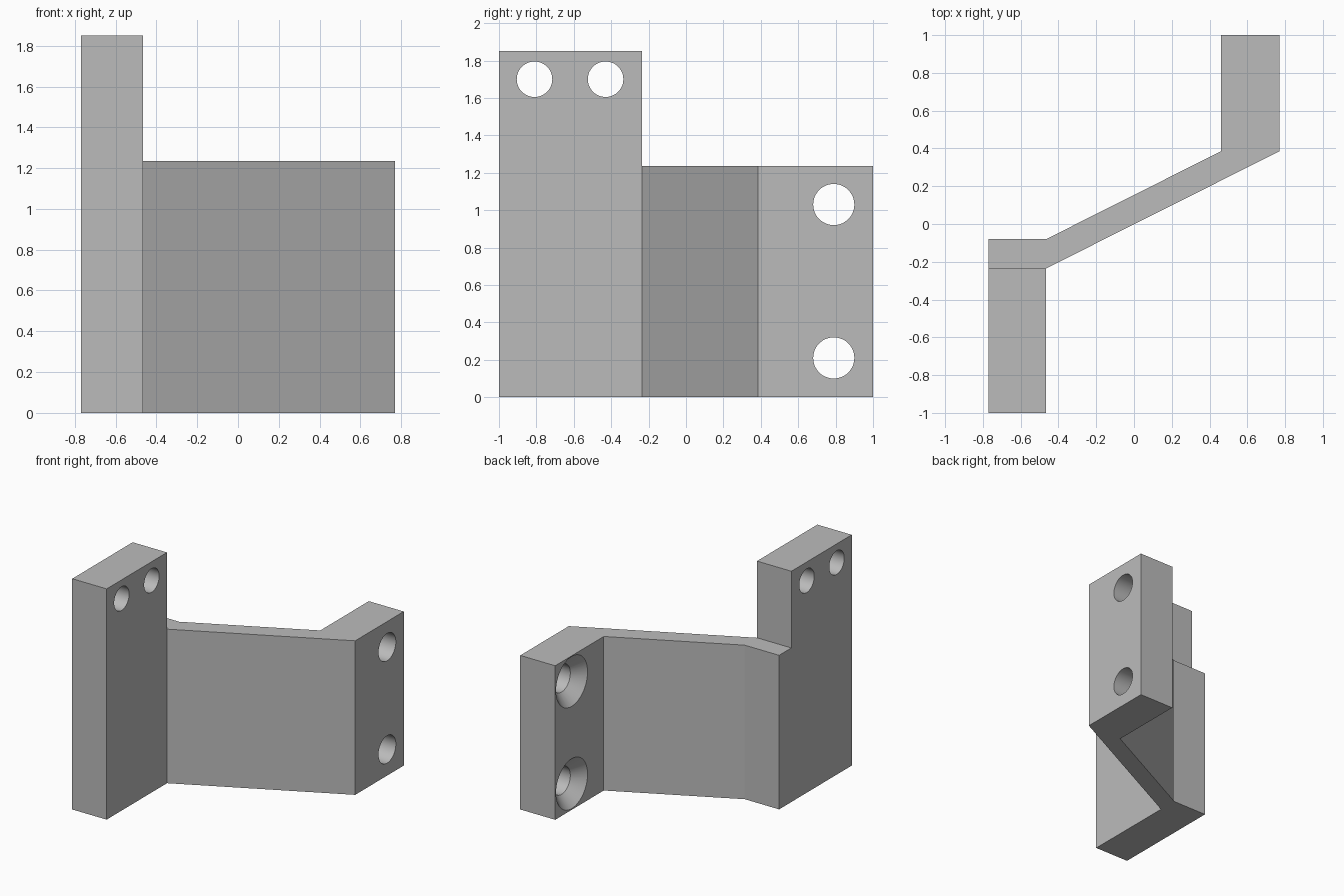
import bpy
import bmesh
from math import cos, sin, tau, radians

cube = bpy.data.objects.get("Cube")
if cube:
    bpy.data.objects.remove(cube, do_unlink=True)

WEB_TOP, POST_TOP = 1.235, 1.85

grey = bpy.data.materials.new("plain grey")
grey.use_nodes = True
grey.diffuse_color = (0.5, 0.5, 0.5, 1)
grey.node_tree.nodes["Principled BSDF"].inputs["Base Color"].default_value = (0.5, 0.5, 0.5, 1)


def make_object(name, bm):
    bmesh.ops.recalc_face_normals(bm, faces=bm.faces)
    mesh = bpy.data.meshes.new(name)
    bm.to_mesh(mesh)
    bm.free()
    mesh.materials.append(grey)
    obj = bpy.data.objects.new(name, mesh)
    bpy.context.collection.objects.link(obj)
    return obj


def raise_faces(bm, faces, height):
    """Extrude faces upward to the given height."""
    result = bmesh.ops.extrude_face_region(bm, geom=faces)["geom"]
    for v in result:
        if isinstance(v, bmesh.types.BMVert):
            v.co.z = height


def hole_cutter(y, z, profile, segments=48):
    """Turned plug along x, from (x, radius) pairs."""
    bm = bmesh.new()
    rings = [[bm.verts.new((x, y + r * cos(tau * i / segments), z + r * sin(tau * i / segments)))
              for i in range(segments)] for x, r in profile]
    for a, b in zip(rings, rings[1:]):
        for i in range(segments):
            j = (i + 1) % segments
            bm.faces.new((a[i], a[j], b[j], b[i]))
    bm.faces.new(rings[0])
    bm.faces.new(rings[-1])
    cutter = make_object("hole_cutter", bm)
    cutter.hide_render = True
    return cutter


# Bracket plan: post, post root, slanted web, rear wing
L, P, W, R = -0.77, -0.465, 0.46, 0.77
F, B = -0.235, -0.08
BEND = 0.385
plan = [
    [(L, -1), (P, -1), (P, F), (L, F)],
    [(L, F), (P, F), (P, B), (L, B)],
    [(P, F), (R, BEND), (W, BEND), (P, B)],
    [(W, BEND), (R, BEND), (R, 1), (W, 1)],
]
bm = bmesh.new()
for outline in plan:
    bm.faces.new([bm.verts.new((x, y, 0)) for x, y in outline])
bmesh.ops.remove_doubles(bm, verts=bm.verts, dist=0.001)
base = bm.faces[:]
raise_faces(bm, base, WEB_TOP)

# Keep a closed underside, then raise the tall post
bm.normal_update()
if not any(all(v.co.z < 0.01 for v in f.verts) for f in bm.faces):
    for outline in plan:
        bm.faces.new([bm.verts.new((x, y, 0)) for x, y in outline])
    bmesh.ops.remove_doubles(bm, verts=bm.verts, dist=0.001)
post_top = [f for f in bm.faces
            if all(v.co.z > WEB_TOP - 0.01 and v.co.y < F + 0.01 and v.co.x < P + 0.01 for v in f.verts)]
raise_faces(bm, post_top, POST_TOP)
bmesh.ops.delete(bm, geom=[f for f in post_top if f.is_valid], context="FACES_ONLY")
bmesh.ops.dissolve_limit(bm, angle_limit=radians(1), verts=bm.verts, edges=bm.edges)
bracket = make_object("bracket", bm)

# Plain holes in the post, countersunk holes in the wing
straight = [(L - 0.1, 0.095), (P + 0.1, 0.095)]
countersunk = [(W - 0.05, 0.25), (W + 0.09, 0.11), (R + 0.1, 0.11)]
cutters = [hole_cutter(y, 1.70, straight) for y in (-0.81, -0.43)]
cutters += [hole_cutter(0.79, z, countersunk) for z in (0.21, 1.03)]

bpy.context.view_layer.objects.active = bracket
for cutter in cutters:
    cut = bracket.modifiers.new("hole", "BOOLEAN")
    cut.operation = "DIFFERENCE"
    cut.solver = "EXACT"
    cut.object = cutter
    bpy.ops.object.modifier_apply(modifier=cut.name)
    bpy.data.objects.remove(cutter, do_unlink=True)

# Smooth hole walls with sharp edges
for obj in bpy.context.selected_objects:
    obj.select_set(False)
bracket.select_set(True)
bpy.ops.object.shade_smooth_by_angle(angle=radians(25))
